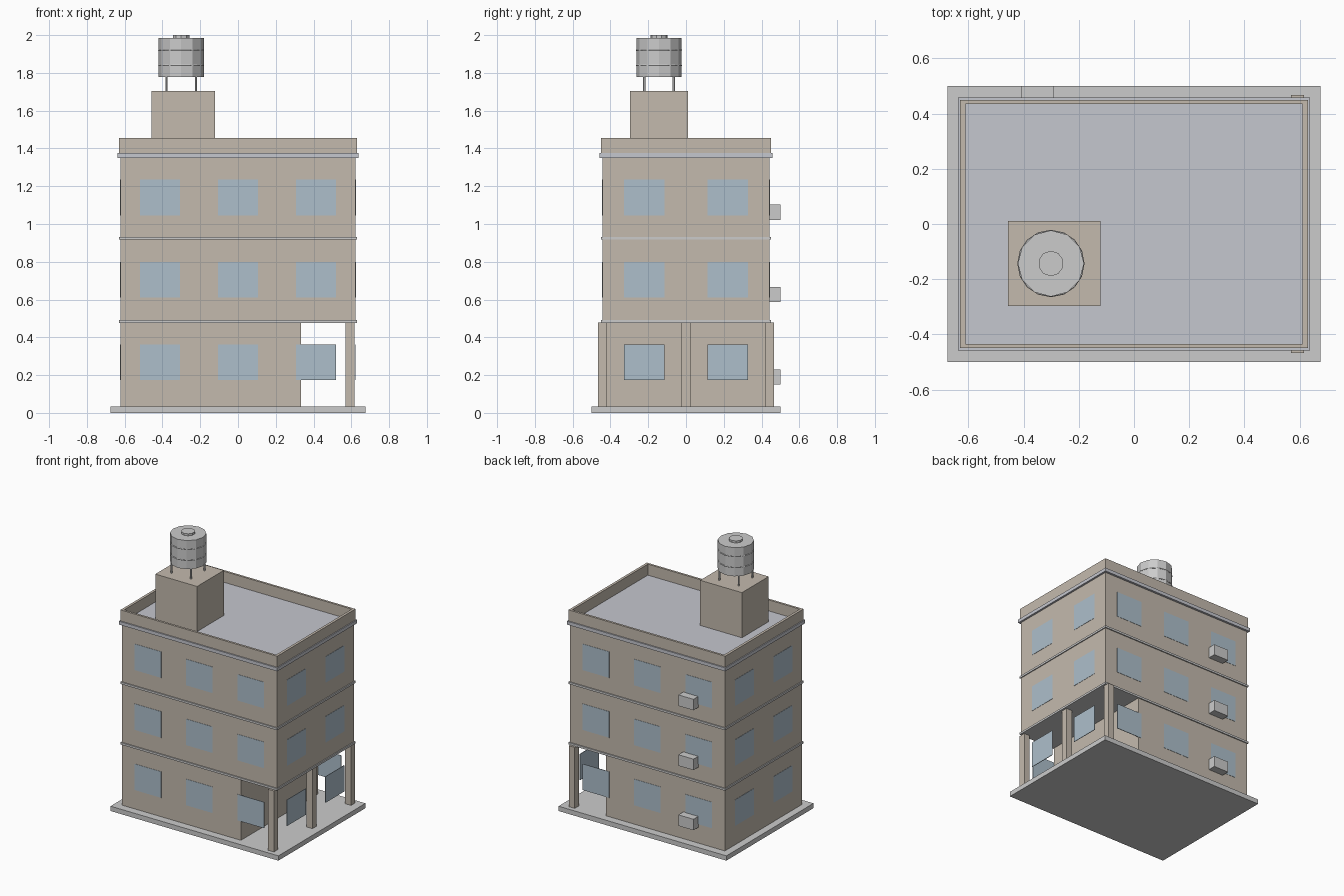
import bpy, math

if "Cube" in bpy.data.objects:
    bpy.data.objects.remove(bpy.data.objects["Cube"])


def material(name, rgb):
    m = bpy.data.materials.new(name)
    m.diffuse_color = (*rgb, 1)
    m.use_nodes = True
    m.node_tree.nodes["Principled BSDF"].inputs["Base Color"].default_value = m.diffuse_color
    return m


WALL = material("plaster", (0.55, 0.49, 0.42))
GLASS = material("glass", (0.42, 0.52, 0.60))
ROOF = material("roof_grey", (0.56, 0.57, 0.62))


def box(name, x0, x1, y0, y1, z0, z1, mat=None):
    bpy.ops.mesh.primitive_cube_add(
        size=1, location=((x0 + x1) / 2, (y0 + y1) / 2, (z0 + z1) / 2))
    o = bpy.context.object
    o.name = name
    o.scale = (x1 - x0, y1 - y0, z1 - z0)
    bpy.ops.object.transform_apply(location=False, rotation=False, scale=True)
    if mat:
        o.data.materials.append(mat)
    return o


def cyl(name, x, y, z0, z1, r, n):
    bpy.ops.mesh.primitive_cylinder_add(
        vertices=n, radius=r, depth=z1 - z0, location=(x, y, (z0 + z1) / 2))
    bpy.context.object.name = name


X, Y = 0.623, 0.443          # half sizes of the storeys

# Base slab and storeys; the ground floor is open at the right
box("base_slab", -0.675, 0.675, -0.5, 0.5, 0, 0.035)
box("ground_storey", -X, 0.334, -Y, Y, 0.035, 0.478, WALL)
box("middle_storey", -X, X, -Y, Y, 0.478, 0.918, WALL)
box("top_storey", -X, X, -Y, Y, 0.918, 1.352, WALL)

# Floor bands and roof slab
for z in (0.477, 0.917):
    box("floor_band", -0.63, 0.63, -0.451, 0.451, z, z + 0.015)
box("roof_slab", -0.637, 0.637, -0.459, 0.459, 1.35, 1.375, ROOF)

# Parapet walls
for s in (-1, 1):
    a, b = sorted((s * 0.434, s * 0.45))
    box("parapet_long", -0.63, 0.63, a, b, 1.375, 1.455, WALL)
    a, b = sorted((s * 0.611, s * 0.63))
    box("parapet_short", a, b, -0.434, 0.434, 1.375, 1.455, WALL)

# Columns of the open corner
for y in (-Y, 0, Y):
    box("column", 0.568, 0.616, y - 0.024, y + 0.024, 0.035, 0.478, WALL)

# Window panes on all four sides and rear air conditioner boxes
T = 0.002
for z in (0.268, 0.705, 1.14):
    z0, z1 = z - 0.095, z + 0.095
    for s in (-1, 1):
        for x in (-0.413, 0, 0.413):
            box("window_pane", x - 0.107, x + 0.107,
                s * Y - T, s * Y + T, z0, z1, GLASS)
        for y in (-0.221, 0.221):
            box("window_pane", s * X - T, s * X + T,
                y - 0.107, y + 0.107, z0, z1, GLASS)
    box("air_conditioner", -0.41, -0.289, Y, 0.5, z - 0.118, z - 0.038)

# Stair house on the roof
box("stair_house", -0.457, -0.121, -0.297, 0.01, 1.375, 1.703, WALL)

# Water tank on four legs
TX, TY = -0.301, -0.143
for sx in (-1, 1):
    for sy in (-1, 1):
        cyl("tank_leg", TX + sx * 0.078, TY + sy * 0.078, 1.703, 1.78, 0.006, 6)
cyl("tank", TX, TY, 1.777, 1.985, 0.12, 12)
cyl("tank_lid", TX, TY, 1.985, 2.0, 0.046, 10)
for z in (1.84, 1.92):
    bpy.ops.mesh.primitive_torus_add(
        major_radius=0.118, minor_radius=0.004, major_segments=16,
        minor_segments=6, location=(TX, TY, z))
    bpy.context.object.name = "tank_ring"
